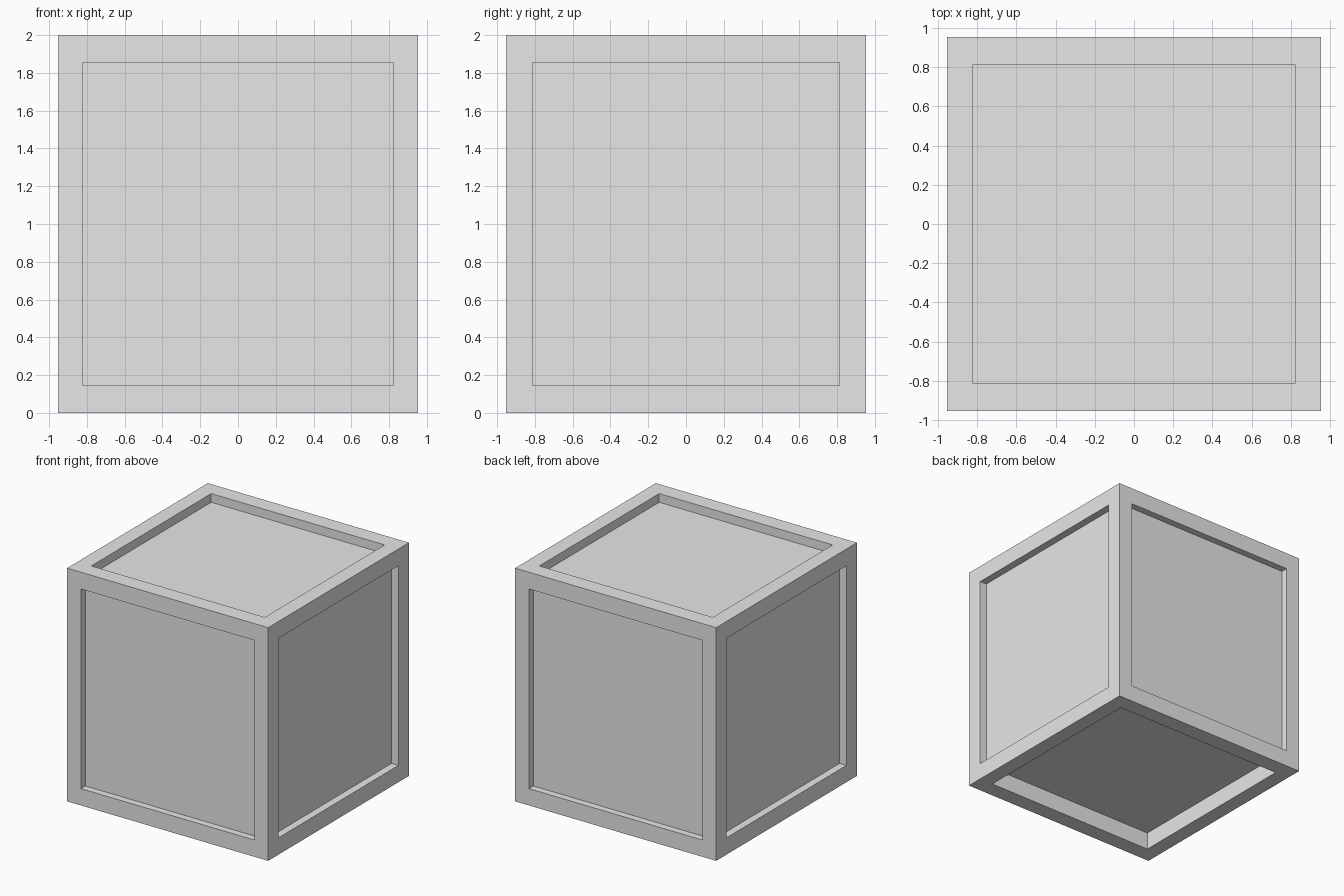
import bpy
import bmesh
from mathutils import Vector

default_cube = bpy.data.objects.get("Cube")
if default_cube:
    bpy.data.objects.remove(default_cube, do_unlink=True)

OUTER = Vector((0.954, 0.954, 1.0))      # half size of the crate
OPENING = Vector((0.823, 0.812, 0.856))  # half size of the recessed openings
SIDE_DEPTH = {0: 0.065, 1: 0.06}
TOP_DEPTH, BOTTOM_DEPTH = 0.075, 0.15

# Plain grey material
grey = bpy.data.materials.new("plain_grey")
grey.use_nodes = True
colour = (0.8, 0.8, 0.8, 1.0)
grey.diffuse_color = colour
grey.node_tree.nodes["Principled BSDF"].inputs["Base Color"].default_value = colour


def recess_depth(normal, axis):
    if axis < 2:
        return SIDE_DEPTH[axis]
    return TOP_DEPTH if normal.z > 0 else BOTTOM_DEPTH


# Solid box
bm = bmesh.new()
bmesh.ops.create_cube(bm, size=2.0)
bmesh.ops.scale(bm, vec=OUTER, verts=bm.verts)
bm.normal_update()

# Frame border and sunken panel on every side
for face in list(bm.faces):
    normal = face.normal.copy()
    axis = max(range(3), key=lambda i: abs(normal[i]))
    bmesh.ops.inset_individual(bm, faces=[face], thickness=0.1)
    for vert in face.verts:
        for i in range(3):
            if i != axis:
                vert.co[i] = OPENING[i] if vert.co[i] > 0 else -OPENING[i]
    panel = bmesh.ops.extrude_discrete_faces(bm, faces=[face])["faces"][0]
    bmesh.ops.translate(bm, vec=-normal * recess_depth(normal, axis),
                        verts=list(panel.verts))

# Stand the box on the ground
bmesh.ops.translate(bm, vec=(0, 0, OUTER.z), verts=bm.verts)
bmesh.ops.recalc_face_normals(bm, faces=bm.faces)

mesh = bpy.data.meshes.new("crate")
bm.to_mesh(mesh)
bm.free()
mesh.materials.append(grey)
crate = bpy.data.objects.new("crate", mesh)
bpy.context.collection.objects.link(crate)
